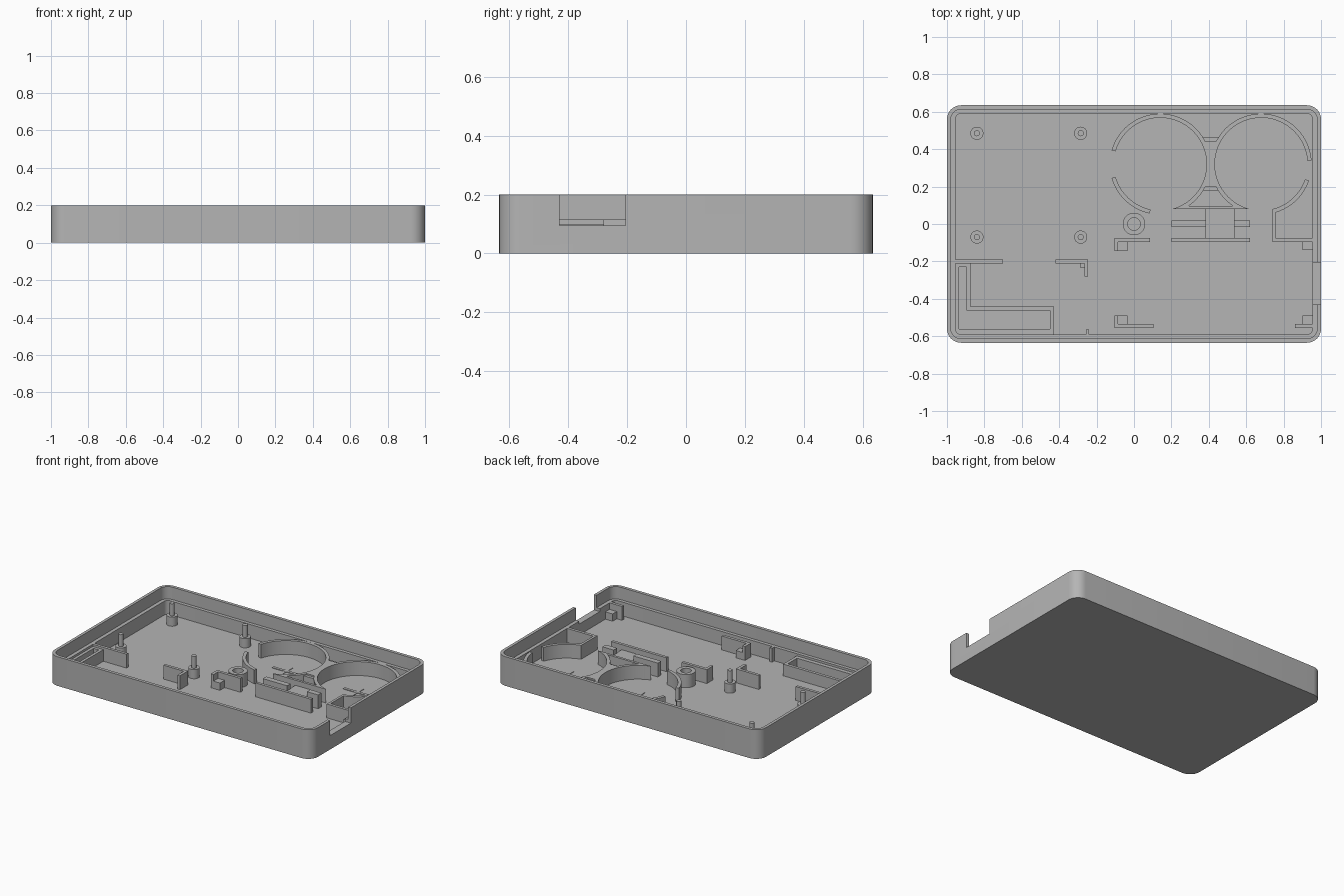
import bpy, bmesh, math
from mathutils import Vector

cube = bpy.data.objects.get("Cube")
if cube:
    bpy.data.objects.remove(cube, do_unlink=True)

# Single plastic colour
plastic = bpy.data.materials.new("grey_plastic")
plastic.use_nodes = True
GREY = (0.46, 0.46, 0.46, 1)
plastic.diffuse_color = GREY
bsdf = plastic.node_tree.nodes["Principled BSDF"]
bsdf.inputs["Base Color"].default_value = GREY
bsdf.inputs["Roughness"].default_value = 0.6

FLOOR, LEDGE, TOP = 0.02, 0.115, 0.2
BASE = 0.01  # parts are sunk slightly into the floor


def finish(name, bm):
    bmesh.ops.recalc_face_normals(bm, faces=bm.faces)
    mesh = bpy.data.meshes.new(name)
    bm.to_mesh(mesh)
    bm.free()
    mesh.materials.append(plastic)
    obj = bpy.data.objects.new(name, mesh)
    bpy.context.collection.objects.link(obj)
    return obj


def smooth(obj):
    bpy.ops.object.select_all(action='DESELECT')
    obj.select_set(True)
    bpy.context.view_layer.objects.active = obj
    bpy.ops.object.shade_smooth_by_angle(angle=math.radians(30))


def solid(name, polygons, top, bottom=BASE):
    """Extrude flat polygons upward into one solid."""
    bm = bmesh.new()
    for poly in polygons:
        bm.faces.new([bm.verts.new((x, y, bottom)) for x, y in poly])
    bmesh.ops.remove_doubles(bm, verts=bm.verts, dist=1e-5)
    made = bmesh.ops.extrude_face_region(bm, geom=bm.faces[:])["geom"]
    verts = [g for g in made if isinstance(g, bmesh.types.BMVert)]
    bmesh.ops.translate(bm, verts=verts, vec=Vector((0, 0, top - bottom)))
    return finish(name, bm)


def bar(name, x0, x1, y0, y1, top=LEDGE, bottom=BASE):
    return solid(name, [[(x0, y0), (x1, y0), (x1, y1), (x0, y1)]], top, bottom)


def arc_wall(name, cx, cy, r_in, r_out, start, end, top=LEDGE, y_min=-1):
    """Curved wall between two angles in degrees, trimmed below y_min."""
    n = max(6, round(abs(end - start) / 6))

    def point(r, i):
        a = math.radians(start + (end - start) * i / n)
        return cx + r * math.cos(a), max(cy + r * math.sin(a), y_min)
    quads = [[point(r_in, i), point(r_out, i), point(r_out, i + 1), point(r_in, i + 1)]
             for i in range(n)]
    obj = solid(name, quads, top)
    smooth(obj)
    return obj


def disc(name, cx, cy, r, top):
    pts = [(cx + r * math.cos(math.tau * i / 24), cy + r * math.sin(math.tau * i / 24))
           for i in range(24)]
    smooth(solid(name, [pts], top))


def rounded_loop(bm, hx, hy, r, z):
    verts = []
    for k, (sx, sy) in enumerate([(1, 1), (-1, 1), (-1, -1), (1, -1)]):
        for i in range(9):
            a = math.radians(90 * k + 90 * i / 8)
            verts.append(bm.verts.new((sx * (hx - r) + r * math.cos(a),
                                       sy * (hy - r) + r * math.sin(a), z)))
    return verts


# Tray shell: outer wall, thin rim, stepped ledge and floor
bm = bmesh.new()
loops = [rounded_loop(bm, *spec) for spec in (
    (1, 0.635, 0.075, 0), (1, 0.635, 0.075, TOP),
    (0.98, 0.613, 0.055, TOP), (0.98, 0.613, 0.055, LEDGE),
    (0.955, 0.59, 0.03, LEDGE), (0.955, 0.59, 0.03, FLOOR))]
for low, high in zip(loops, loops[1:]):
    for i in range(len(low)):
        j = (i + 1) % len(low)
        bm.faces.new((low[i], low[j], high[j], high[i]))
bm.faces.new(loops[0])
bm.faces.new(loops[-1])
shell = finish("tray_shell", bm)

# Port notch through the +x wall
cutter = bar("notch_cutter", 0.94, 1.1, -0.43, -0.205, 0.3, 0.095)
cutter.hide_render = True
notch = shell.modifiers.new("port_notch", 'BOOLEAN')
notch.object = cutter
notch.operation = 'DIFFERENCE'
notch.solver = 'EXACT'
bpy.context.view_layer.objects.active = shell
bpy.ops.object.modifier_apply(modifier=notch.name)
bpy.data.objects.remove(cutter, do_unlink=True)
smooth(shell)

# Four board posts with locating pins
for i, (x, y) in enumerate((x, y) for x in (-0.84, -0.285) for y in (-0.07, 0.485)):
    disc(f"post_base_{i}", x, y, 0.035, 0.083)
    disc(f"post_pin_{i}", x, y, 0.016, 0.165)

# Screw ring
arc_wall("screw_ring", 0, 0, 0.034, 0.06, 0, 360, 0.11)

# Two round holders with openings
LEFT_X, RIGHT_X, CY, R_IN, R_OUT = 0.14, 0.68, 0.32, 0.248, 0.27
arc_wall("holder_a_main", LEFT_X, CY, R_IN, R_OUT, -74, 164, y_min=0.08)
arc_wall("holder_a_lower", LEFT_X, CY, R_IN, R_OUT, 196, 258)
arc_wall("holder_b_main", RIGHT_X, CY, R_IN, R_OUT, 4, 254, y_min=0.08)
arc_wall("holder_b_lower", RIGHT_X, CY, R_IN, R_OUT, -76, -19)

# Web joining the holders
web = []
for i in range(8):
    y0, y1 = 0.2 + 0.03 * i, 0.23 + 0.03 * i
    w0, w1 = (RIGHT_X - 0.41 - math.sqrt(0.26 ** 2 - (y - CY) ** 2) for y in (y0, y1))
    web.append([(0.41 - w0, y0), (0.41 + w0, y0), (0.41 + w1, y1), (0.41 - w1, y1)])
solid("holder_web", web, LEDGE)
bar("holder_tie_back", 0.365, 0.455, 0.44, 0.465, 0.105)
bar("holder_tie_front", 0.365, 0.455, 0.18, 0.2, 0.105)
bar("holder_base_bar", 0.245, 0.575, 0.08, 0.097)

# Thin cross marks on the floor of each holder
for side, cx in (("a", LEFT_X), ("b", RIGHT_X)):
    bar(f"cross_long_{side}", cx - 0.1, cx + 0.1, CY - 0.01, CY + 0.01, FLOOR + 0.004)
    bar(f"cross_short_{side}", cx - 0.01, cx + 0.01, CY - 0.06, CY + 0.06, FLOOR + 0.0035)

# Slotted clamp in front of the holders
bar("clamp_front_bar", 0.2, 0.62, -0.095, -0.075)
bar("clamp_mid_bar_a", 0.2, 0.385, -0.017, 0.02)
bar("clamp_mid_bar_b", 0.535, 0.62, -0.017, 0.02)
bar("clamp_block", 0.38, 0.54, -0.08, 0.085, 0.08)

# Corner pocket beside the second holder
bar("pocket_side", 0.74, 0.757, -0.095, 0.075)
bar("pocket_front", 0.74, 0.965, -0.095, -0.075)

# Board corner brackets with low support steps
bar("bracket_back_bar", -0.105, 0.085, -0.095, -0.075)
bar("bracket_back_arm", -0.105, -0.085, -0.145, -0.08)
bar("bracket_back_step", -0.09, -0.035, -0.145, -0.09, 0.07)
bar("bracket_front_bar", -0.105, 0.105, -0.555, -0.535)
bar("bracket_front_arm", -0.105, -0.085, -0.55, -0.49)
bar("bracket_front_step", -0.09, -0.035, -0.54, -0.49, 0.07)
bar("port_step_back", 0.9, 0.965, -0.14, -0.09, 0.07)
bar("port_step_front", 0.9, 0.965, -0.54, -0.49, 0.07)
bar("port_front_bar", 0.86, 0.965, -0.555, -0.535)

# Left compartment ribs
bar("divider_rib", -0.965, -0.7, -0.21, -0.19)
bar("divider_bracket_bar", -0.42, -0.245, -0.21, -0.19)
bar("divider_bracket_arm", -0.265, -0.245, -0.28, -0.2)
bar("divider_bracket_step", -0.285, -0.26, -0.235, -0.2, 0.07)
bar("front_nub", -0.257, -0.24, -0.6, -0.565)

# L-shaped slot walls: outer and inner outlines joined by quads
outer = [(-0.957, -0.21), (-0.875, -0.21), (-0.875, -0.442),
         (-0.427, -0.442), (-0.427, -0.592), (-0.957, -0.592)]
inner = [(-0.935, -0.23), (-0.895, -0.23), (-0.895, -0.463),
         (-0.449, -0.463), (-0.449, -0.562), (-0.935, -0.562)]
quads = [[outer[i - 1], outer[i], inner[i], inner[i - 1]] for i in range(6)]
solid("l_slot_wall", quads, 0.1)
